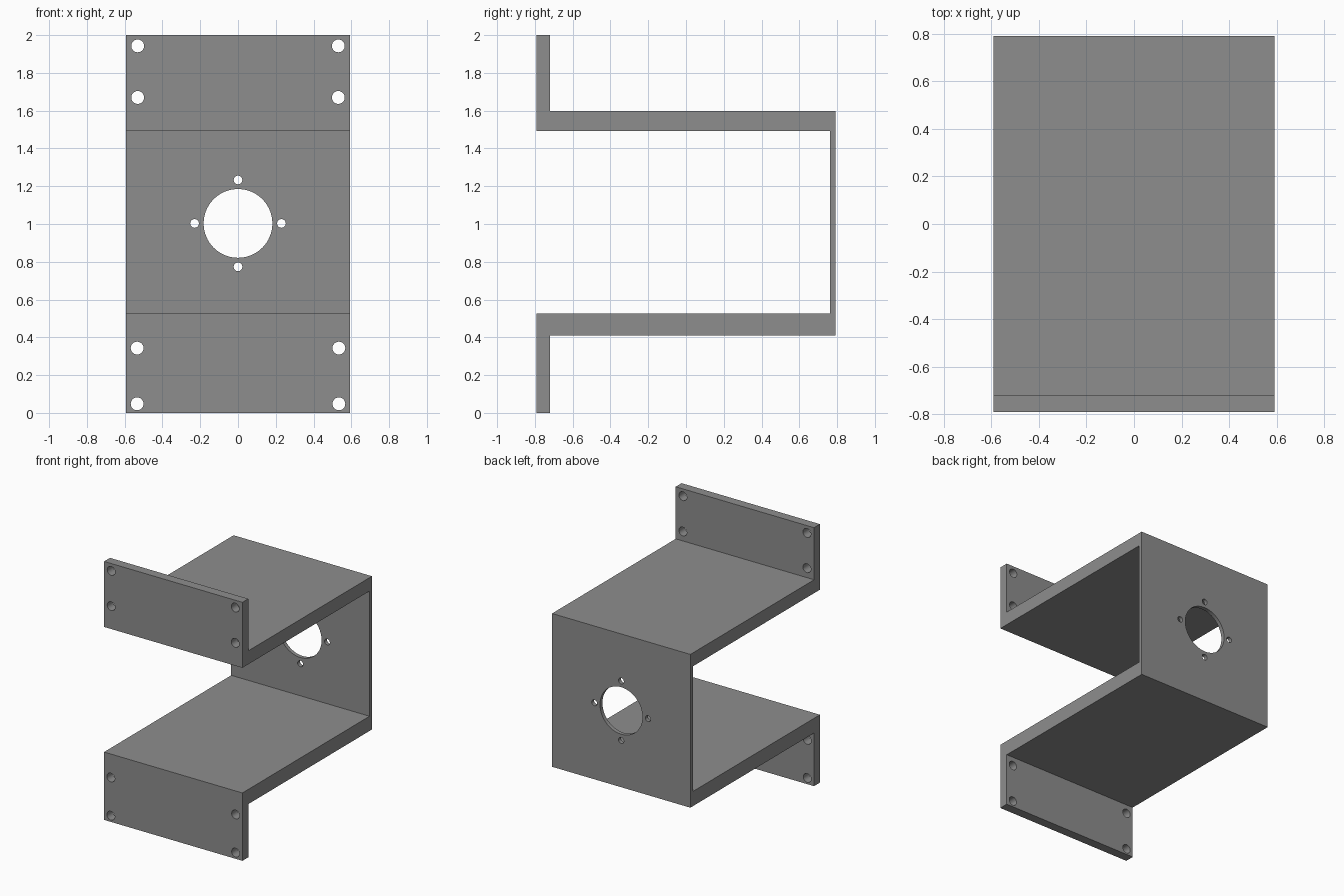
import bpy, bmesh, math
from mathutils import Matrix

if "Cube" in bpy.data.objects:
    bpy.data.objects.remove(bpy.data.objects["Cube"])

grey = bpy.data.materials.new("grey metal")
grey.diffuse_color = (0.27, 0.27, 0.27, 1)
grey.use_nodes = True
grey.node_tree.nodes["Principled BSDF"].inputs["Base Color"].default_value = grey.diffuse_color

HALF_W = 0.592
# Side profile (y, z) of the bent bracket
PROFILE = [(-0.792, 0), (-0.72, 0), (-0.72, 0.411), (0.792, 0.411),
           (0.792, 1.597), (-0.72, 1.597), (-0.72, 2), (-0.792, 2),
           (-0.792, 1.493), (0.762, 1.493), (0.762, 0.525), (-0.792, 0.525)]


def make_object(name, bm):
    bmesh.ops.recalc_face_normals(bm, faces=bm.faces)
    mesh = bpy.data.meshes.new(name)
    bm.to_mesh(mesh)
    bm.free()
    mesh.materials.append(grey)
    obj = bpy.data.objects.new(name, mesh)
    bpy.context.collection.objects.link(obj)
    return obj


# Bracket: profile extruded across the width
bm = bmesh.new()
face = bm.faces.new([bm.verts.new((-HALF_W, y, z)) for y, z in PROFILE])
out = bmesh.ops.extrude_face_region(bm, geom=[face])
bmesh.ops.translate(bm, vec=(2 * HALF_W, 0, 0),
                    verts=[v for v in out["geom"] if isinstance(v, bmesh.types.BMVert)])
bracket = make_object("bracket", bm)

# Holes (x, y, z, radius, segments): flange screws, then motor opening and its screws
FLANGE_Y, BACK_Y, MID_Z = -0.756, 0.777, 1.003
holes = [(s * x, FLANGE_Y, z, 0.034, 32) for s in (-1, 1)
         for x, z in ((0.531, 1.943), (0.531, 1.67), (0.534, 0.343), (0.534, 0.048))]
holes.append((0, BACK_Y, MID_Z, 0.182, 64))
for i in range(4):
    a = i * math.pi / 2
    holes.append((0.23 * math.cos(a), BACK_Y, MID_Z + 0.23 * math.sin(a), 0.023, 24))

bm = bmesh.new()
for x, y, z, r, n in holes:
    bmesh.ops.create_cone(bm, cap_ends=True, segments=n, radius1=r, radius2=r, depth=0.2,
                          matrix=Matrix.Translation((x, y, z)) @ Matrix.Rotation(math.pi / 2, 4, 'X'))
cutter = make_object("hole_cutter", bm)
cutter.hide_render = True
cutter.hide_set(True)

# Drill the holes, then smooth only the round walls
cut = bracket.modifiers.new("holes", 'BOOLEAN')
cut.operation = 'DIFFERENCE'
cut.solver = 'EXACT'
cut.object = cutter
bpy.context.view_layer.objects.active = bracket
bracket.select_set(True)
bpy.ops.object.modifier_apply(modifier=cut.name)
bpy.data.objects.remove(cutter)
bpy.ops.object.shade_smooth_by_angle(angle=math.radians(30))
